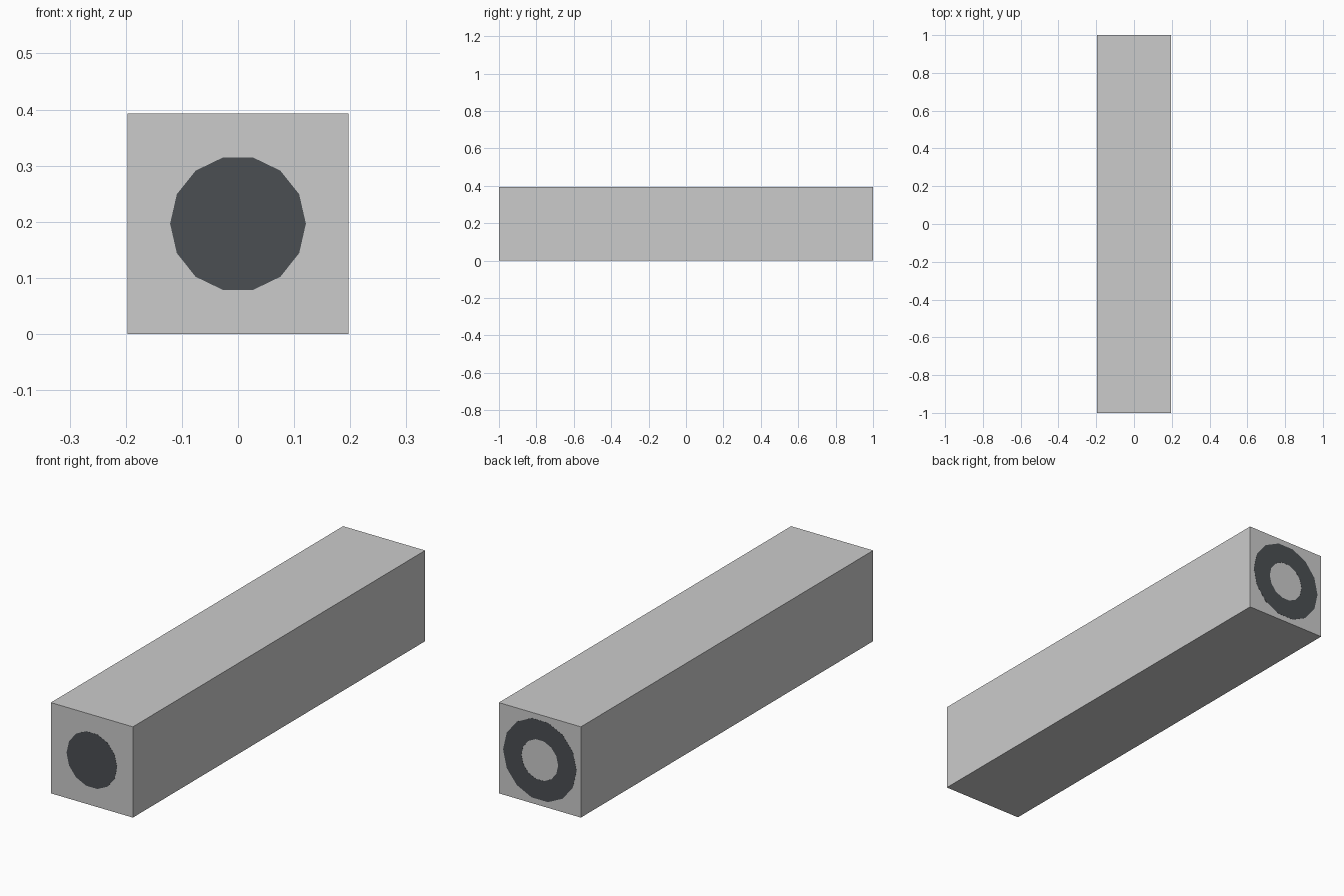
import bpy
import bmesh
import math

if "Cube" in bpy.data.objects:
    bpy.data.objects.remove(bpy.data.objects["Cube"])

SIDE = 0.393      # square section of the beam
LENGTH = 2.0
SIDES = 14        # low-poly circles
PROUD = 0.0005    # lifts the inlays just clear of the end faces
CZ = SIDE / 2

dark = bpy.data.materials.new("dark_grey")
dark.diffuse_color = (0.07, 0.078, 0.086, 1)
dark.use_nodes = True
dark.node_tree.nodes["Principled BSDF"].inputs["Base Color"].default_value = dark.diffuse_color


def new_object(name, bm, material=None):
    bmesh.ops.recalc_face_normals(bm, faces=bm.faces)
    mesh = bpy.data.meshes.new(name)
    bm.to_mesh(mesh)
    bm.free()
    obj = bpy.data.objects.new(name, mesh)
    bpy.context.collection.objects.link(obj)
    if material:
        mesh.materials.append(material)
    return obj


def circle(bm, radius, y):
    return [bm.verts.new((radius * math.cos(2 * math.pi * i / SIDES), y,
                          CZ + radius * math.sin(2 * math.pi * i / SIDES)))
            for i in range(SIDES)]


def bridge(bm, a, b):
    for i in range(SIDES):
        j = (i + 1) % SIDES
        bm.faces.new((a[i], a[j], b[j], b[i]))


# Square beam
bm = bmesh.new()
bmesh.ops.create_cube(bm, size=1)
for v in bm.verts:
    v.co.x *= SIDE
    v.co.y *= LENGTH
    v.co.z = v.co.z * SIDE + CZ
new_object("square_body", bm)

# Dark disc in the front end
bm = bmesh.new()
outer = circle(bm, 0.121, -LENGTH / 2 - PROUD)
inner = circle(bm, 0.121, -LENGTH / 2 + 0.02)
bm.faces.new(outer)
bm.faces.new(inner)
bridge(bm, outer, inner)
new_object("front_disc", bm, dark)

# Dark ring in the back end
bm = bmesh.new()
y_out, y_in = LENGTH / 2 + PROUD, LENGTH / 2 - 0.02
loops = [circle(bm, r, y) for r, y in
         ((0.176, y_out), (0.088, y_out), (0.088, y_in), (0.176, y_in))]
for k in range(4):
    bridge(bm, loops[k], loops[(k + 1) % 4])
new_object("back_ring", bm, dark)
